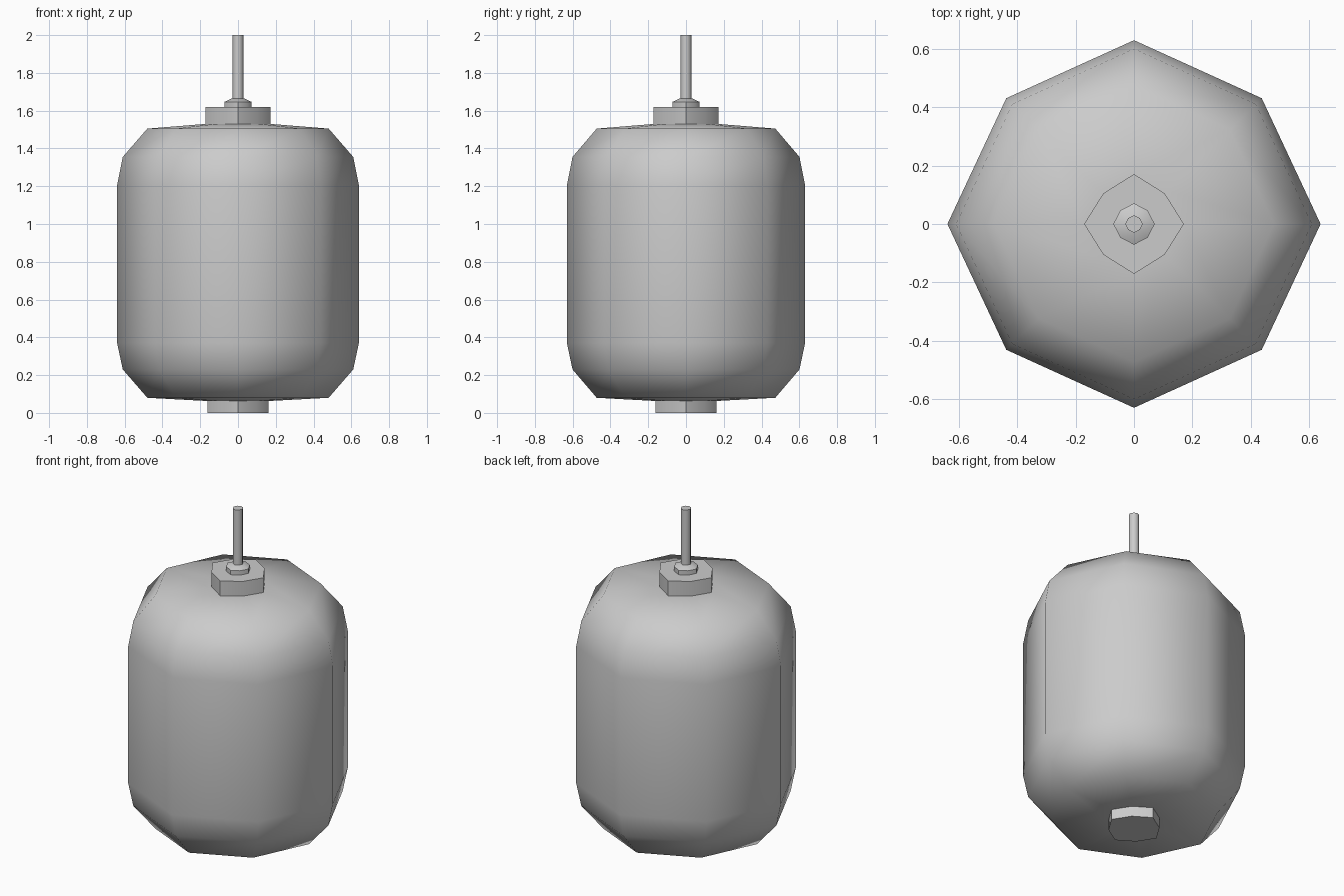
import bpy, bmesh, math

if "Cube" in bpy.data.objects:
    bpy.data.objects.remove(bpy.data.objects["Cube"])

SIDES = 8


def lathe(name, profile, diag=1.0, sy=1.0, angle=60):
    """Closed eight-sided lathe; diag scales the radius of the diagonal corners."""
    bm = bmesh.new()
    rings = []
    for r, z in profile:
        if r == 0:
            rings.append([bm.verts.new((0, 0, z))] * SIDES)
            continue
        ring = []
        for i in range(SIDES):
            a = 2 * math.pi * i / SIDES
            k = r * (diag if i % 2 else 1.0)
            ring.append(bm.verts.new((k * math.cos(a), k * sy * math.sin(a), z)))
        rings.append(ring)
    for lo, hi in zip(rings, rings[1:]):
        for i in range(SIDES):
            j = (i + 1) % SIDES
            corners = list(dict.fromkeys((lo[i], lo[j], hi[j], hi[i])))
            bm.faces.new(corners)
    # flat end caps where the profile does not close at the axis
    if profile[0][0]:
        bm.faces.new(rings[0][::-1])
    if profile[-1][0]:
        bm.faces.new(rings[-1])
    bmesh.ops.recalc_face_normals(bm, faces=bm.faces)
    mesh = bpy.data.meshes.new(name)
    bm.to_mesh(mesh)
    bm.free()
    ob = bpy.data.objects.new(name, mesh)
    bpy.context.collection.objects.link(ob)
    bpy.ops.object.select_all(action='DESELECT')
    ob.select_set(True)
    bpy.context.view_layer.objects.active = ob
    bpy.ops.object.shade_smooth_by_angle(angle=math.radians(angle))
    return ob


# Rounded lantern body
lathe("lantern_body", [(0, 0.06), (0.165, 0.063), (0.48, 0.08), (0.61, 0.23),
                       (0.64, 0.37), (0.64, 1.205), (0.61, 1.355),
                       (0.48, 1.505), (0.17, 1.53), (0, 1.535)],
      diag=0.968, sy=0.985, angle=75)

# Collars at the bottom and top
lathe("bottom_collar", [(0.162, 0.0), (0.162, 0.07)], diag=0.87)
lathe("top_collar", [(0.171, 1.52), (0.171, 1.62)], diag=0.87)

# Small bevelled nut and hanging rod
lathe("hanger_nut", [(0.071, 1.615), (0.071, 1.647), (0.034, 1.664)], diag=0.93, angle=50)
lathe("hanging_rod", [(0.03, 1.62), (0.03, 2.0)], diag=0.95)
